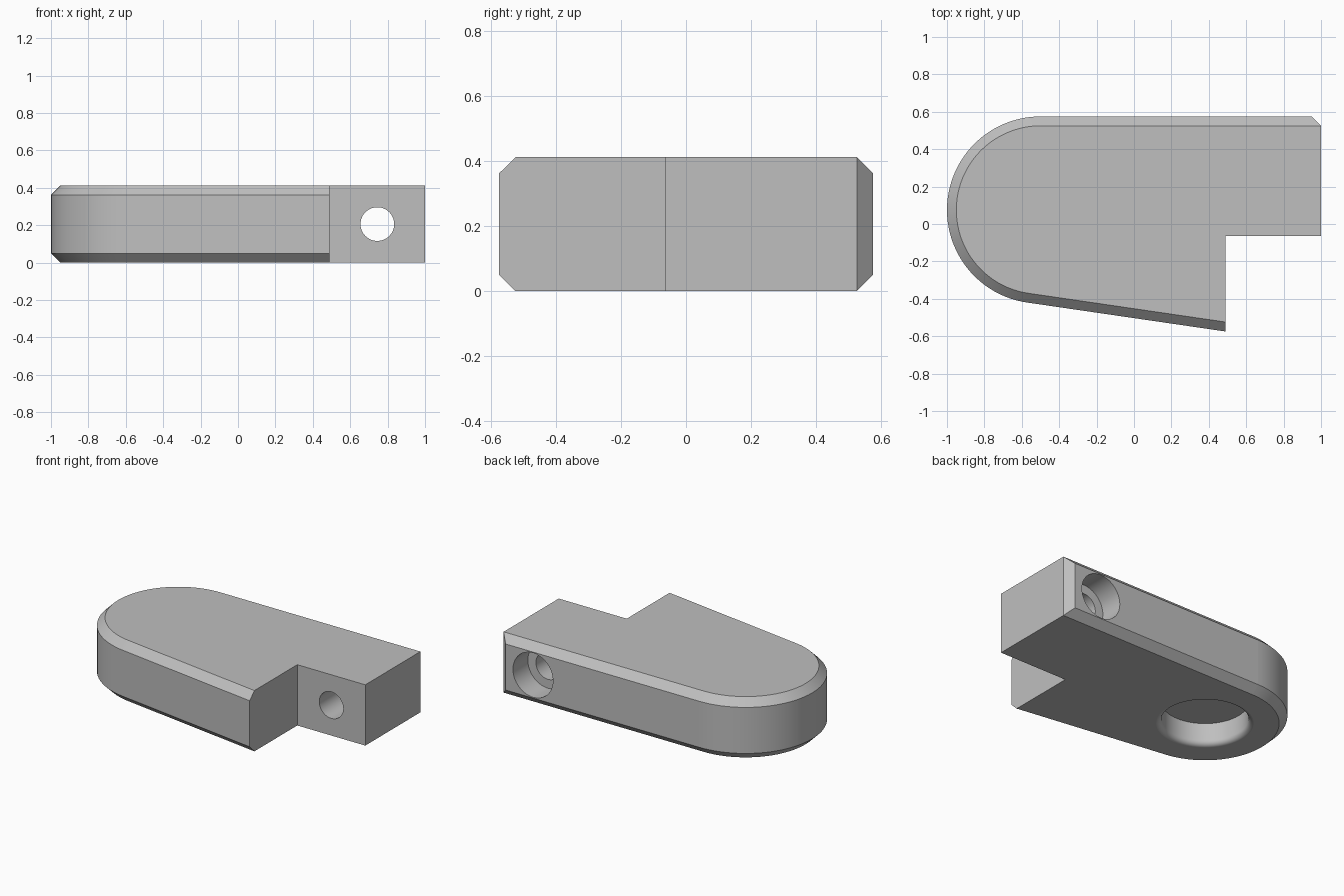
import bpy
import bmesh
from math import sin, cos, pi, radians
from mathutils import Matrix

if "Cube" in bpy.data.objects:
    bpy.data.objects.remove(bpy.data.objects["Cube"])

HEIGHT, CHAMFER, RADIUS = 0.412, 0.05, 0.5
CX, CY = -0.5, 0.075            # centre of the rounded end
TAPER = radians(8.3)            # slope of the front side
STEP_X, STEP_Y, END_X = 0.49, -0.065, 1.0

grey = bpy.data.materials.new("plain grey")
grey.use_nodes = True
colour = (0.52, 0.52, 0.52, 1)
grey.diffuse_color = colour
grey.node_tree.nodes["Principled BSDF"].inputs["Base Color"].default_value = colour


def make_object(name, bm):
    bmesh.ops.recalc_face_normals(bm, faces=bm.faces)
    mesh = bpy.data.meshes.new(name)
    bm.to_mesh(mesh)
    bm.free()
    mesh.materials.append(grey)
    obj = bpy.data.objects.new(name, mesh)
    bpy.context.collection.objects.link(obj)
    return obj


def outline(r, steps=48):
    """Plan of the body whose rounded end has radius r."""
    sweep = pi - TAPER
    pts = [(CX + r * cos(pi / 2 + sweep * i / steps),
            CY + r * sin(pi / 2 + sweep * i / steps)) for i in range(steps + 1)]
    front_y = CY - (r + (STEP_X - CX) * sin(TAPER)) / cos(TAPER)
    inner = RADIUS - CHAMFER
    pts += [(STEP_X, front_y), (STEP_X, STEP_Y), (END_X, STEP_Y),
            (END_X, CY + inner), (END_X - (r - inner), CY + r)]
    return pts


def stack(bm, rings):
    """Skin a list of equal vertex rings and close both ends."""
    n = len(rings[0])
    for low, high in zip(rings, rings[1:]):
        for i in range(n):
            j = (i + 1) % n
            bm.faces.new((low[i], low[j], high[j], high[i]))
    bm.faces.new(rings[0])
    bm.faces.new(rings[-1])


def lathe(name, profile, matrix, sides=64):
    """Turn (radius, height) points into a closed cutter."""
    bm = bmesh.new()
    stack(bm, [[bm.verts.new((r * cos(2 * pi * i / sides),
                              r * sin(2 * pi * i / sides), z))
                for i in range(sides)] for r, z in profile])
    bm.transform(matrix)
    cutter = make_object(name, bm)
    cutter.hide_render = True
    return cutter


# Body with chamfered top and bottom rims
bm = bmesh.new()
inset = RADIUS - CHAMFER
levels = [(inset, 0), (RADIUS, CHAMFER), (RADIUS, HEIGHT - CHAMFER), (inset, HEIGHT)]
stack(bm, [[bm.verts.new((x, y, z)) for x, y in outline(r)] for r, z in levels])
bmesh.ops.remove_doubles(bm, verts=bm.verts, dist=1e-5)
body = make_object("body", bm)

# Round pocket underneath with a rounded rim
pocket_r, fillet, depth = 0.265, 0.035, 0.15
profile = [(pocket_r, depth)]
for i in range(9):
    t = pi / 2 * i / 8
    profile.append((pocket_r + fillet * (1 - cos(t)), fillet * (1 - sin(t)) - 0.0003))
profile.append((pocket_r + fillet, -0.1))
pocket = lathe("pocket_cutter", profile, Matrix.Translation((CX, CY, 0)))

# Counterbored screw hole running front to back
seat_y = CY + RADIUS - 0.16
screw_hole = lathe("screw_hole_cutter",
                   [(0.09, -0.3), (0.09, seat_y), (0.15, seat_y), (0.15, 0.8)],
                   Matrix.Translation((0.745, 0, HEIGHT / 2)) @ Matrix.Rotation(-pi / 2, 4, "X"))

# Cut the holes
bpy.ops.object.select_all(action="DESELECT")
bpy.context.view_layer.objects.active = body
body.select_set(True)
for cutter in (pocket, screw_hole):
    mod = body.modifiers.new(cutter.name, "BOOLEAN")
    mod.operation = "DIFFERENCE"
    mod.solver = "EXACT"
    mod.object = cutter
    bpy.ops.object.modifier_apply(modifier=mod.name)
    bpy.data.objects.remove(cutter)

# Smooth the curves, keep the broad planes flat
bpy.ops.object.shade_smooth_by_angle(angle=radians(30))
for face in body.data.polygons:
    if face.area > 0.05:
        face.use_smooth = False
